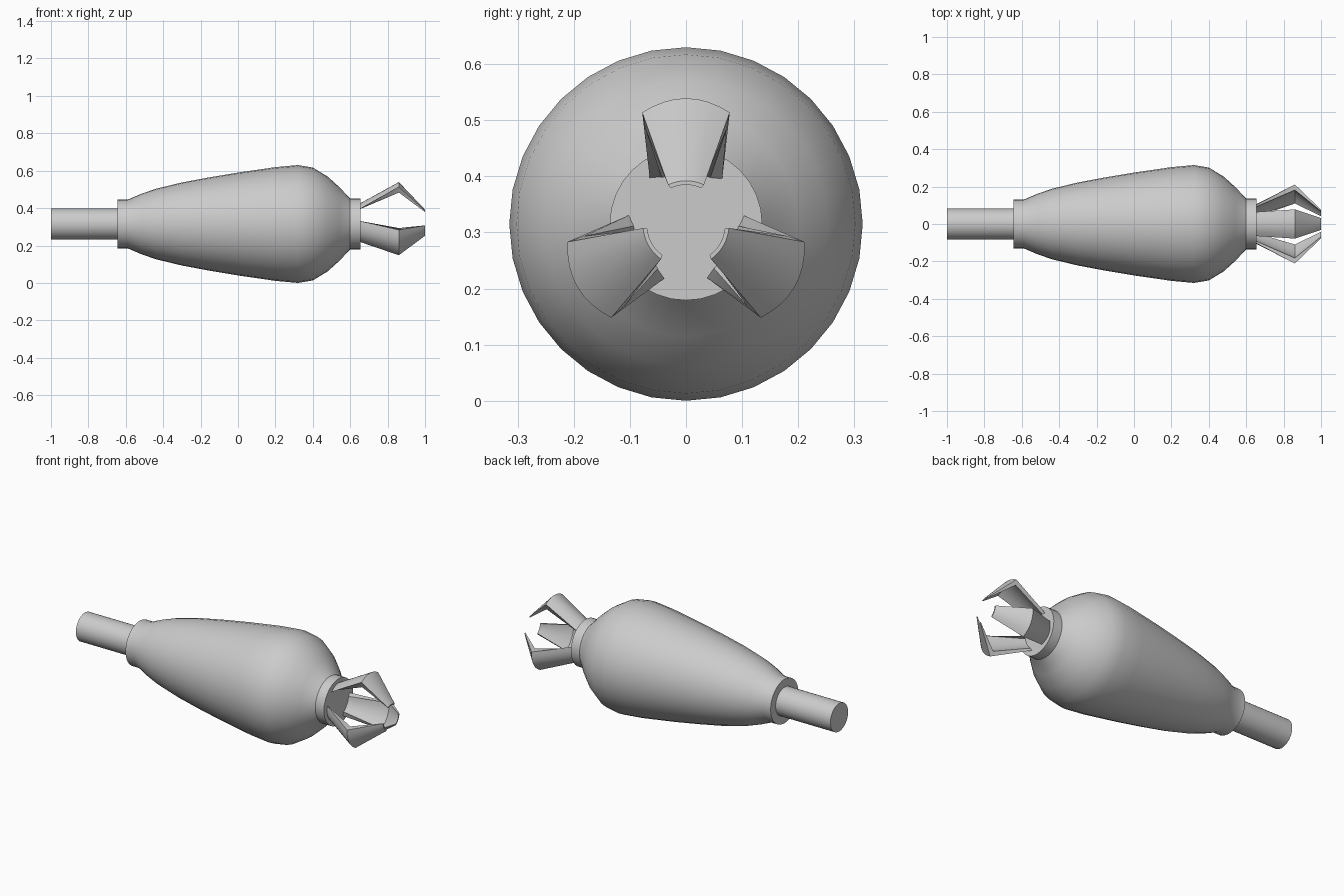
import bpy, bmesh, math

if "Cube" in bpy.data.objects:
    bpy.data.objects.remove(bpy.data.objects["Cube"])

AXIS_Z = 0.315
SEG = 32


def finish(name, bm, angle=40):
    bmesh.ops.recalc_face_normals(bm, faces=bm.faces)
    mesh = bpy.data.meshes.new(name)
    bm.to_mesh(mesh)
    bm.free()
    ob = bpy.data.objects.new(name, mesh)
    bpy.context.collection.objects.link(ob)
    bpy.ops.object.select_all(action='DESELECT')
    ob.select_set(True)
    bpy.context.view_layer.objects.active = ob
    bpy.ops.object.shade_smooth_by_angle(angle=math.radians(angle))
    return ob


def skin(bm, rings):
    """Bridge closed rings of points and cap both ends."""
    rows = [[bm.verts.new(p) for p in ring] for ring in rings]
    n = len(rows[0])
    for a, b in zip(rows, rows[1:]):
        for i in range(n):
            j = (i + 1) % n
            bm.faces.new((a[i], a[j], b[j], b[i]))
    bm.faces.new(rows[0])
    bm.faces.new(rows[-1])


def lathe(name, profile):
    bm = bmesh.new()
    angles = [2 * math.pi * i / SEG for i in range(SEG)]
    skin(bm, [[(x, r * math.sin(a), AXIS_Z + r * math.cos(a)) for a in angles]
              for x, r in profile])
    return finish(name, bm)


# Rear shaft, bulbous housing with collars at both ends
lathe("rear_shaft", [(-1.0, 0.083), (-0.62, 0.083)])
lathe("housing", [
    (-0.643, 0.13), (-0.59, 0.13), (-0.52, 0.16), (-0.44, 0.188),
    (-0.30, 0.222), (-0.15, 0.25), (0.0, 0.275), (0.2, 0.304),
    (0.32, 0.315), (0.40, 0.302), (0.48, 0.253), (0.54, 0.199),
    (0.60, 0.136), (0.62, 0.125)])
lathe("front_collar", [(0.598, 0.136), (0.656, 0.136)])

# Jaw sections: x, then (half width, crown radius, sag) for outer and inner arcs
STATIONS = [
    (0.645, (0.064, 0.106, 0.030), (0.042, 0.086, 0.008)),
    (0.860, (0.078, 0.224, 0.025), (0.072, 0.188, 0.020)),
    (1.000, (0.032, 0.077, 0.007), (0.027, 0.070, 0.006)),
]
ARC = 8


def jaw(name, turn):
    c, s = math.cos(turn), math.sin(turn)
    rings = []
    for x, outer, inner in STATIONS:
        ring = []
        for (w, r, sag), sign in ((outer, 1), (inner, -1)):
            for i in range(ARC + 1):
                t = sign * (2 * i / ARC - 1)
                u, v = w * t, r - sag * t * t
                ring.append((x, u * c + v * s, AXIS_Z - u * s + v * c))
        rings.append(ring)
    bm = bmesh.new()
    skin(bm, rings)
    finish(name, bm, 30)


# Three gripping jaws around the axis
for k in range(3):
    jaw(f"jaw_{k + 1}", k * 2 * math.pi / 3)
